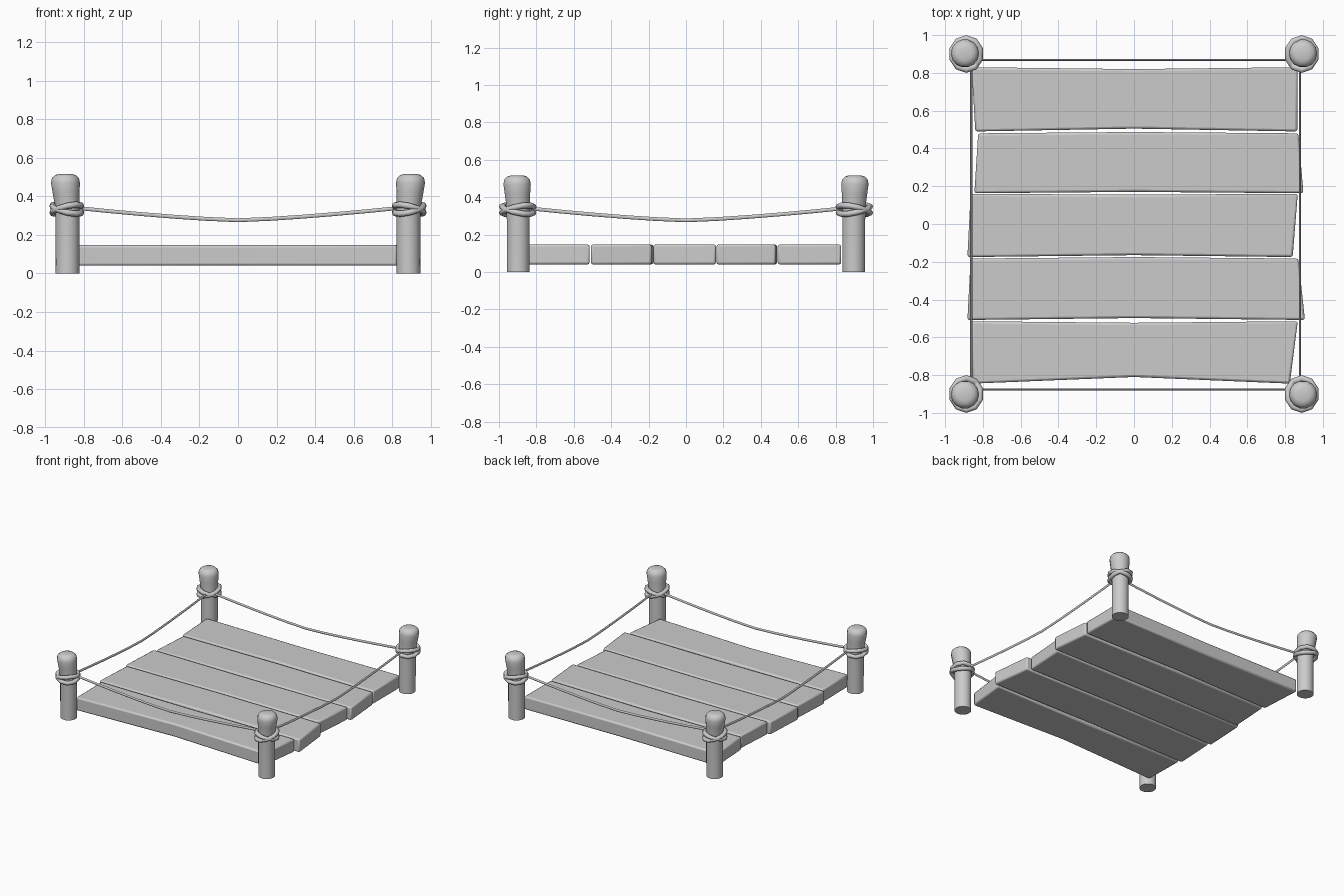
import bpy, bmesh
from math import sin, cos, pi
from mathutils import Vector

if "Cube" in bpy.data.objects:
    bpy.data.objects.remove(bpy.data.objects["Cube"])

UP = Vector((0, 0, 1))


def finish(name, bm, angle=40):
    bmesh.ops.recalc_face_normals(bm, faces=bm.faces)
    me = bpy.data.meshes.new(name)
    bm.to_mesh(me)
    bm.free()
    ob = bpy.data.objects.new(name, me)
    bpy.context.collection.objects.link(ob)
    bpy.ops.object.select_all(action='DESELECT')
    ob.select_set(True)
    bpy.context.view_layer.objects.active = ob
    bpy.ops.object.shade_smooth_by_angle(angle=angle * pi / 180)
    return ob


def loft(bm, rings, closed=False):
    loops = [[bm.verts.new(p) for p in r] for r in rings]
    n = len(loops[0])
    for i in range(len(loops) if closed else len(loops) - 1):
        a, b = loops[i], loops[(i + 1) % len(loops)]
        for j in range(n):
            k = (j + 1) % n
            bm.faces.new((a[j], a[k], b[k], b[j]))
    if not closed:
        bm.faces.new(loops[0])
        bm.faces.new(loops[-1])


def tube(bm, points, sides, w, h, closed=False, n=8):
    # sweep an elliptical section spanned by a sideways vector and up
    loft(bm, [[p + s * (w * cos(2 * pi * j / n)) + UP * (h * sin(2 * pi * j / n))
               for j in range(n)] for p, s in zip(points, sides)], closed)


# deck planks: (y, left x, right x, mid y) for the back edge, then the front edge
planks = [
    ((0.83, -0.86, 0.865, 0.82), (0.49, -0.84, 0.865, 0.505)),
    ((0.48, -0.825, 0.87, 0.487), (0.163, -0.845, 0.897, 0.17)),
    ((0.16, -0.865, 0.867, 0.155), (-0.175, -0.882, 0.84, -0.165)),
    ((-0.183, -0.865, 0.87, -0.175), (-0.508, -0.882, 0.905, -0.498)),
    ((-0.515, -0.86, 0.867, -0.523), (-0.845, -0.855, 0.825, -0.81)),
]
for i, (back, front) in enumerate(planks):
    bm = bmesh.new()
    sections = []
    for k in range(3):
        yb = back[3] if k == 1 else back[0]
        yf = front[3] if k == 1 else front[0]
        xb = (back[1], 0, back[2])[k]
        xf = (front[1], 0, front[2])[k]
        sections.append([(xf, yf, 0.04), (xb, yb, 0.04), (xb, yb, 0.147), (xf, yf, 0.147)])
    loft(bm, sections)
    ob = finish(f"plank_{i + 1}", bm)
    bev = ob.modifiers.new("soft_edges", 'BEVEL')
    bev.width = 0.012
    bev.segments = 2
    bev.limit_method = 'ANGLE'

# corner posts with flared heads, and crossed rope lashings
profile = [(0, 0.062, 0), (0.3, 0.063, 0), (0.37, 0.065, 0.3), (0.42, 0.07, 0.7),
           (0.47, 0.075, 1), (0.495, 0.07, 1), (0.51, 0.054, 1), (0.516, 0.035, 1)]
N = 14
for sx, ex in ((-1, "left"), (1, "right")):
    for sy, ey in ((-1, "front"), (1, "back")):
        cx, cy = sx * 0.884, sy * 0.897
        bm = bmesh.new()
        loft(bm, [[(cx + sx * 0.011 * lean + r * cos(2 * pi * j / N),
                    cy + sy * 0.006 * lean + r * sin(2 * pi * j / N), z)
                   for j in range(N)] for z, r, lean in profile])
        finish(f"{ey}_{ex}_post", bm, 45)

        bm = bmesh.new()
        for tilt in (-1, 1):
            pts, sides = [], []
            for j in range(10):
                a = 2 * pi * j / 10 + pi / 2
                d = Vector((cos(a), sin(a), 0))
                # tilt axis lies on the diagonal so the loops cross inside and outside
                z = 0.333 + tilt * 0.024 * (d.x * sy - d.y * sx) / 2 ** 0.5
                pts.append(Vector((cx + sx * 0.004 + d.x * 0.076, cy + sy * 0.003 + d.y * 0.083, z)))
                sides.append(d)
            tube(bm, pts, sides, 0.017, 0.016, True)
        finish(f"{ey}_{ex}_lashing", bm, 60)

# sagging ropes between the posts
ropes = [("front_rope", 0, -0.876), ("back_rope", 0, 0.868),
         ("left_rope", 1, -0.862), ("right_rope", 1, 0.879)]
for name, axis, off in ropes:
    pts, sides = [], []
    for i in range(11):
        t = i / 5 - 1
        z = 0.276 + 0.064 * abs(t) ** 1.35
        p = (t * 0.84, off, z) if axis == 0 else (off, t * 0.84, z)
        pts.append(Vector(p))
        sides.append(Vector((0, 1, 0)) if axis == 0 else Vector((1, 0, 0)))
    bm = bmesh.new()
    tube(bm, pts, sides, 0.006, 0.010)
    finish(name, bm, 60)
